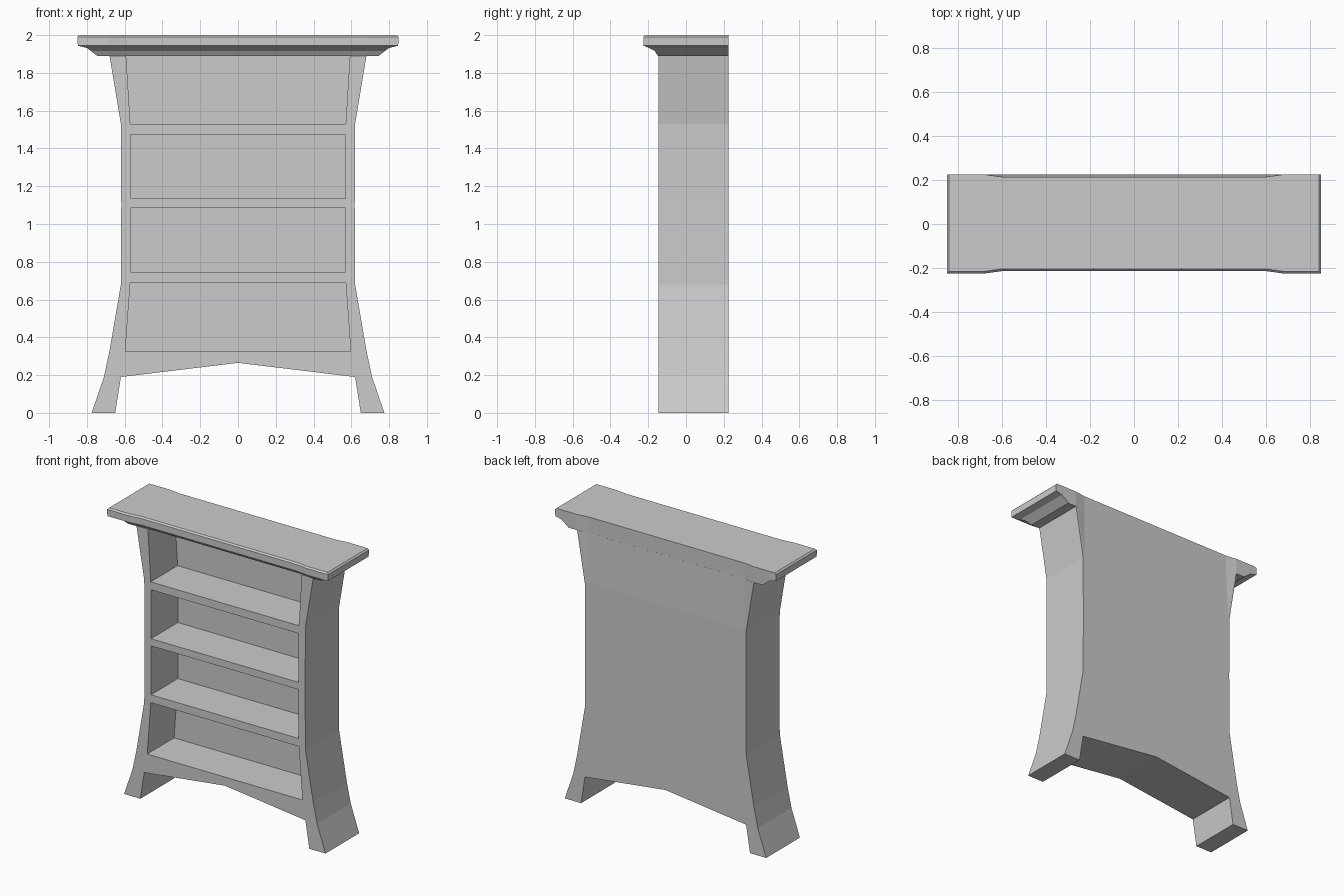
import bpy, bmesh

if "Cube" in bpy.data.objects:
    bpy.data.objects.remove(bpy.data.objects["Cube"])

FRONT, BACK = -0.145, 0.225


def finish(name, bm):
    bmesh.ops.recalc_face_normals(bm, faces=bm.faces)
    me = bpy.data.meshes.new(name)
    bm.to_mesh(me)
    bm.free()
    ob = bpy.data.objects.new(name, me)
    bpy.context.collection.objects.link(ob)
    return ob


def loft(name, rings):
    """Join equal-length closed rings and cap both ends."""
    bm = bmesh.new()
    vs = [[bm.verts.new(p) for p in r] for r in rings]
    n = len(rings[0])
    for a, b in zip(vs, vs[1:]):
        for i in range(n):
            j = (i + 1) % n
            bm.faces.new((a[i], a[j], b[j], b[i]))
    bm.faces.new(vs[0])
    bm.faces.new(vs[-1])
    return finish(name, bm)


def prism(name, half, y0, y1):
    """Mirror a right-hand x,z profile and extrude it along y."""
    outline = half + [(-x, z) for x, z in reversed(half) if x > 0]
    return loft(name, [[(x, y, z) for x, z in outline] for y in (y0, y1)])


def cut(target, cutter):
    cutter.hide_render = True
    cutter.hide_set(True)
    m = target.modifiers.new(cutter.name, 'BOOLEAN')
    m.operation = 'DIFFERENCE'
    m.solver = 'EXACT'
    m.object = cutter


# Flared case with splayed feet and arched apron
case = prism("bookcase_body", [
    (0, 0.265), (0.62, 0.19), (0.65, 0), (0.775, 0), (0.71, 0.19),
    (0.68, 0.33), (0.62, 0.68), (0.618, 1.1), (0.62, 1.53), (0.68, 1.89),
    (0, 1.89)], FRONT, BACK)

# Four shelf openings: bottom z, top z, bottom half width, top half width
for i, (z0, z1, w0, w1) in enumerate([
        (0.325, 0.69, 0.597, 0.57), (0.745, 1.085, 0.568, 0.568),
        (1.135, 1.475, 0.568, 0.568), (1.53, 1.92, 0.57, 0.594)]):
    cut(case, prism(f"shelf_opening_cutter_{i + 1}",
                    [(w0, z0), (w1, z1)], -0.3, 0.15))

# Slight inward slope at the top of the back
bm = bmesh.new()
for s in (-1, 1):
    for x, y, z in [(0.61, 0.2255, 1.53), (0.6, 0.214, 1.9), (0.68, 0.226, 1.9),
                    (0.68, 0.3, 1.9), (0.61, 0.3, 1.53)]:
        bm.verts.new((s * x, y, z))
bmesh.ops.convex_hull(bm, input=bm.verts)
cut(case, finish("back_slope_cutter", bm))


# Cornice and top board, with a shallow dip in the long edges
def ring(w, y, z):
    d = 0.011
    front = [(-w, y), (-0.68, y), (-0.6, y + d), (0.6, y + d), (0.68, y), (w, y)]
    rear = [(w, BACK), (0.68, BACK), (0.6, BACK - d), (-0.6, BACK - d),
            (-0.68, BACK), (-w, BACK)]
    return [(a, b, z) for a, b in front + rear]


loft("cornice_top", [
    ring(0.745, -0.148, 1.89), ring(0.78, -0.167, 1.917),
    ring(0.80, -0.195, 1.932), ring(0.848, -0.225, 1.944),
    ring(0.85, -0.225, 1.99), ring(0.84, -0.215, 2.0)])
